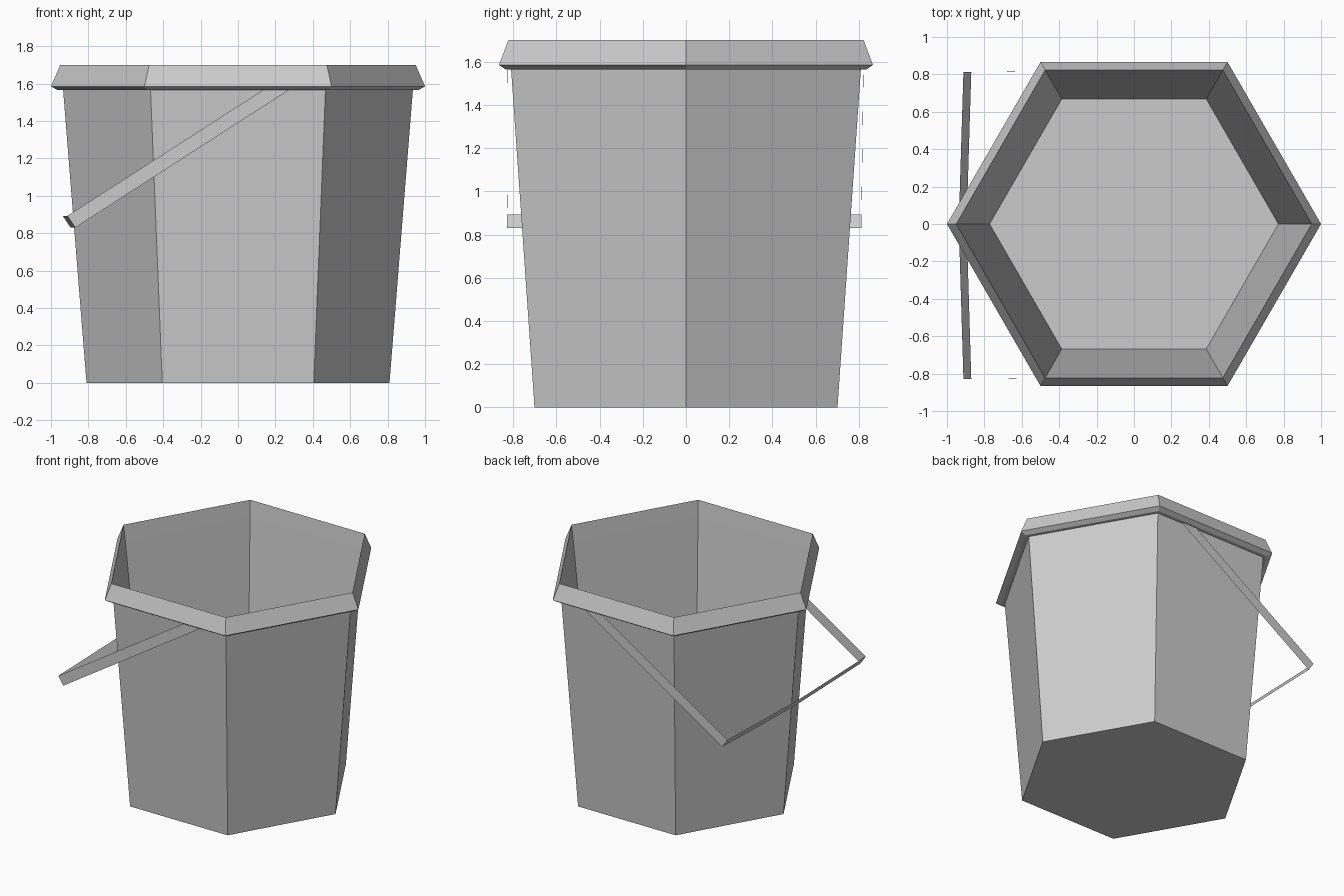
import bpy, bmesh
from math import cos, sin, pi

if "Cube" in bpy.data.objects:
    bpy.data.objects.remove(bpy.data.objects["Cube"])


def finish(name, bm):
    mesh = bpy.data.meshes.new(name)
    bm.to_mesh(mesh)
    bm.free()
    obj = bpy.data.objects.new(name, mesh)
    bpy.context.collection.objects.link(obj)
    return obj


def lathe(name, profile, sides=6):
    """Sweep a (radius, z) profile round z, capping both ends."""
    bm = bmesh.new()
    rings = [[bm.verts.new((r * cos(2 * pi * i / sides), r * sin(2 * pi * i / sides), z))
              for i in range(sides)] for r, z in profile]
    for a, b in zip(rings, rings[1:]):
        for i in range(sides):
            j = (i + 1) % sides
            bm.faces.new((a[i], a[j], b[j], b[i]))
    bm.faces.new(rings[0][::-1])
    bm.faces.new(rings[-1])
    bmesh.ops.recalc_face_normals(bm, faces=bm.faces[:])
    return finish(name, bm)


# Hexagonal bucket: outer wall, flared rim, inner wall and floor
lathe("bucket", [(0.81, 0), (0.935, 1.565), (0.965, 1.565), (1.0, 1.585),
                 (0.95, 1.70), (0.935, 1.58), (0.772, 0.03)])

# Handle: flat strap, hinged under the rim and slightly bowed at the grip
# Each station: y, upper edge (x, z), lower edge (x, z)
stations = [(-0.825, (0.25, 1.64), (0.295, 1.58)),
            (-0.828, (-0.912, 0.893), (-0.87, 0.83)),
            (0, (-0.937, 0.893), (-0.895, 0.83)),
            (0.812, (-0.912, 0.893), (-0.87, 0.83)),
            (0.822, (0.25, 1.64), (0.295, 1.58))]
bm = bmesh.new()
pairs = [[bm.verts.new((x, y, z)) for x, z in edges] for y, *edges in stations]
for a, b in zip(pairs, pairs[1:]):
    bm.faces.new((a[0], a[1], b[1], b[0]))
finish("handle", bm)
